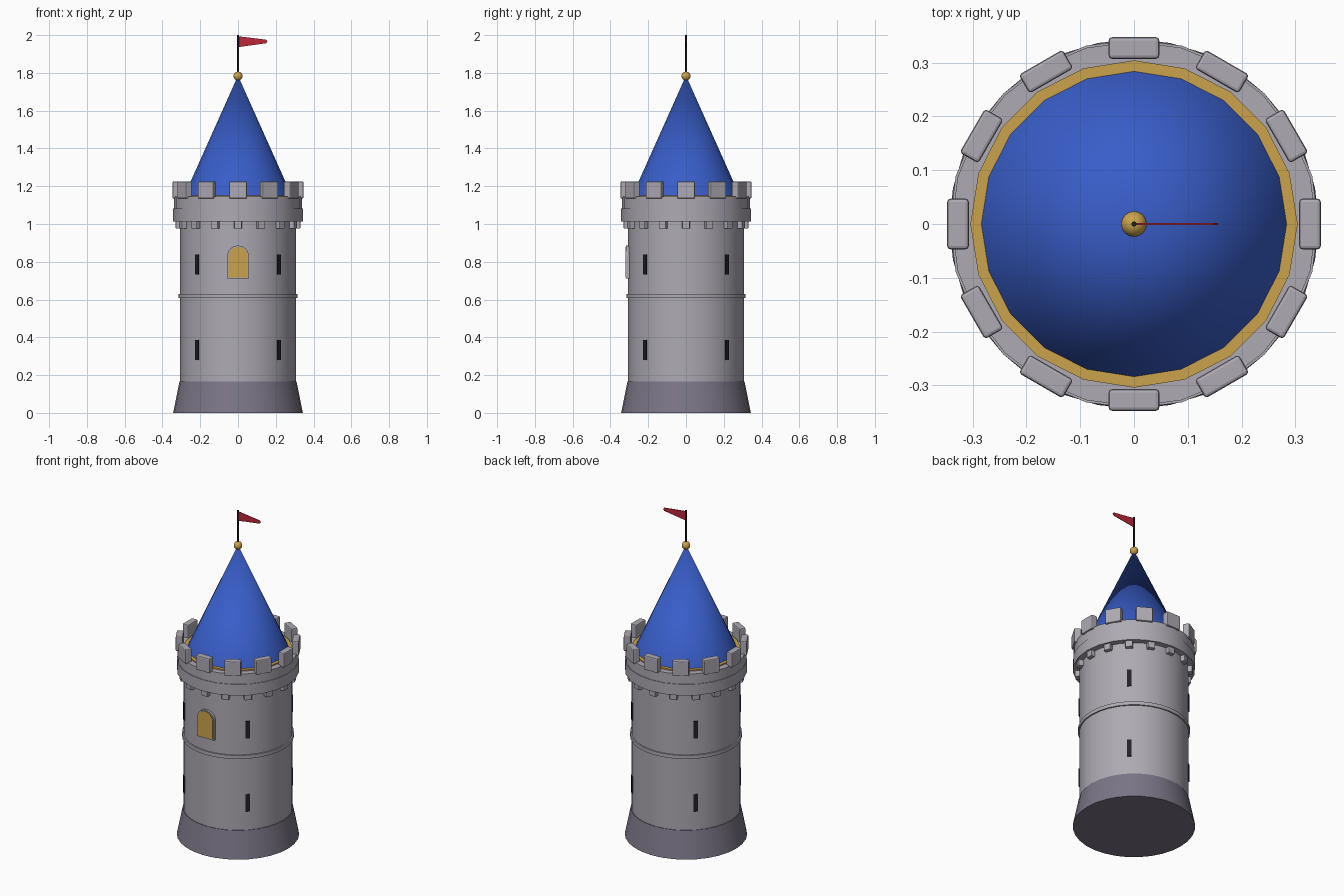
import bpy, math
from math import sin, cos, pi, radians

cube = bpy.data.objects.get("Cube")
if cube:
    bpy.data.objects.remove(cube, do_unlink=True)


def material(name, r, g, b):
    m = bpy.data.materials.new(name)
    m.use_nodes = True
    m.diffuse_color = (r, g, b, 1)
    m.node_tree.nodes["Principled BSDF"].inputs["Base Color"].default_value = (r, g, b, 1)
    return m


STONE = material("light stone", 0.42, 0.40, 0.45)
BASE = material("dark stone", 0.20, 0.18, 0.24)
BLUE = material("roof blue", 0.04, 0.11, 0.58)
GOLD = material("gold", 0.60, 0.37, 0.07)
RED = material("flag red", 0.50, 0.02, 0.04)
DARK = material("dark iron", 0.015, 0.015, 0.02)


def finish(ob, name, mat, smooth=True):
    ob.name = name
    ob.data.materials.append(mat)
    if smooth:
        bpy.ops.object.shade_smooth_by_angle(angle=radians(30))
    return ob


def drum(name, mat, r1, r2, z1, z2, sides=32):
    """Upright cylinder, frustum or cone between two heights."""
    bpy.ops.mesh.primitive_cone_add(vertices=sides, radius1=r1, radius2=r2,
                                    depth=z2 - z1, location=(0, 0, (z1 + z2) / 2))
    return finish(bpy.context.object, name, mat)


def block(name, mat, angle, radius, z, size, bevel=0.0):
    """Box on the wall at a compass angle; size is depth, width, height."""
    bpy.ops.mesh.primitive_cube_add(size=1, rotation=(0, 0, angle),
                                    location=(radius * cos(angle), radius * sin(angle), z))
    ob = bpy.context.object
    ob.scale = size
    bpy.ops.object.transform_apply(location=False, rotation=False, scale=True)
    finish(ob, name, mat, False)
    if bevel:
        mod = ob.modifiers.new("soft edges", 'BEVEL')
        mod.width = bevel
        mod.segments = 2
    return ob


def plate(name, mat, outline, y1, y2):
    """Outline in x and z, extruded from y1 to y2."""
    n = len(outline)
    verts = [(x, y, z) for y in (y1, y2) for x, z in outline]
    faces = [list(range(n)), list(range(2 * n - 1, n - 1, -1))]
    faces += [(i, i + n, (i + 1) % n + n, (i + 1) % n) for i in range(n)]
    me = bpy.data.meshes.new(name)
    me.from_pydata(verts, [], faces)
    ob = bpy.data.objects.new(name, me)
    bpy.context.collection.objects.link(ob)
    me.materials.append(mat)
    return ob


def arch(half, bottom, spring, steps=12):
    curve = [(half * cos(pi * i / steps), spring + half * sin(pi * i / steps))
             for i in range(steps + 1)]
    return [(-half, bottom), (half, bottom)] + curve


# Tower body
drum("tower_base", BASE, 0.343, 0.31, 0, 0.165)
drum("tower_wall", STONE, 0.306, 0.306, 0.15, 1.03)
drum("middle_band", STONE, 0.314, 0.314, 0.608, 0.63)

# Parapet with corbels below and merlons above
drum("parapet_lower", STONE, 0.343, 0.343, 1.013, 1.082, 24)
drum("parapet_upper", STONE, 0.339, 0.339, 1.082, 1.145, 24)
for i in range(16):
    block(f"corbel_{i + 1}", STONE, i * pi / 8, 0.31, 0.998, (0.04, 0.042, 0.044), 0.004)
for i in range(12):
    block(f"merlon_{i + 1}", STONE, i * pi / 6, 0.327, 1.18, (0.04, 0.094, 0.09), 0.006)

# Arrow slits on the diagonals
for i in range(4):
    for level, z in (("lower", 0.332), ("upper", 0.785)):
        block(f"{level}_slit_{i + 1}", DARK, pi / 4 + i * pi / 2, 0.303, z,
              (0.016, 0.024, 0.106))

# Arched front window
plate("window_frame", STONE, arch(0.058, 0.712, 0.828), -0.318, -0.29)
plate("window_pane", GOLD, arch(0.051, 0.718, 0.828), -0.321, -0.31)

# Roof
drum("roof_eave", GOLD, 0.304, 0.304, 1.125, 1.152, 20)
drum("roof_cone", BLUE, 0.289, 0, 1.14, 1.785, 20)

# Finial, pole and pennant
bpy.ops.mesh.primitive_uv_sphere_add(segments=16, ring_count=10, radius=0.024,
                                     location=(0, 0, 1.783))
finish(bpy.context.object, "finial_ball", GOLD)
drum("flag_pole", DARK, 0.005, 0.005, 1.78, 2.0, 8)
plate("pennant", RED, [(0, 1.936), (0.148, 1.957), (0.156, 1.966), (0.148, 1.976),
                       (0, 1.994)], -0.0015, 0.0015)
